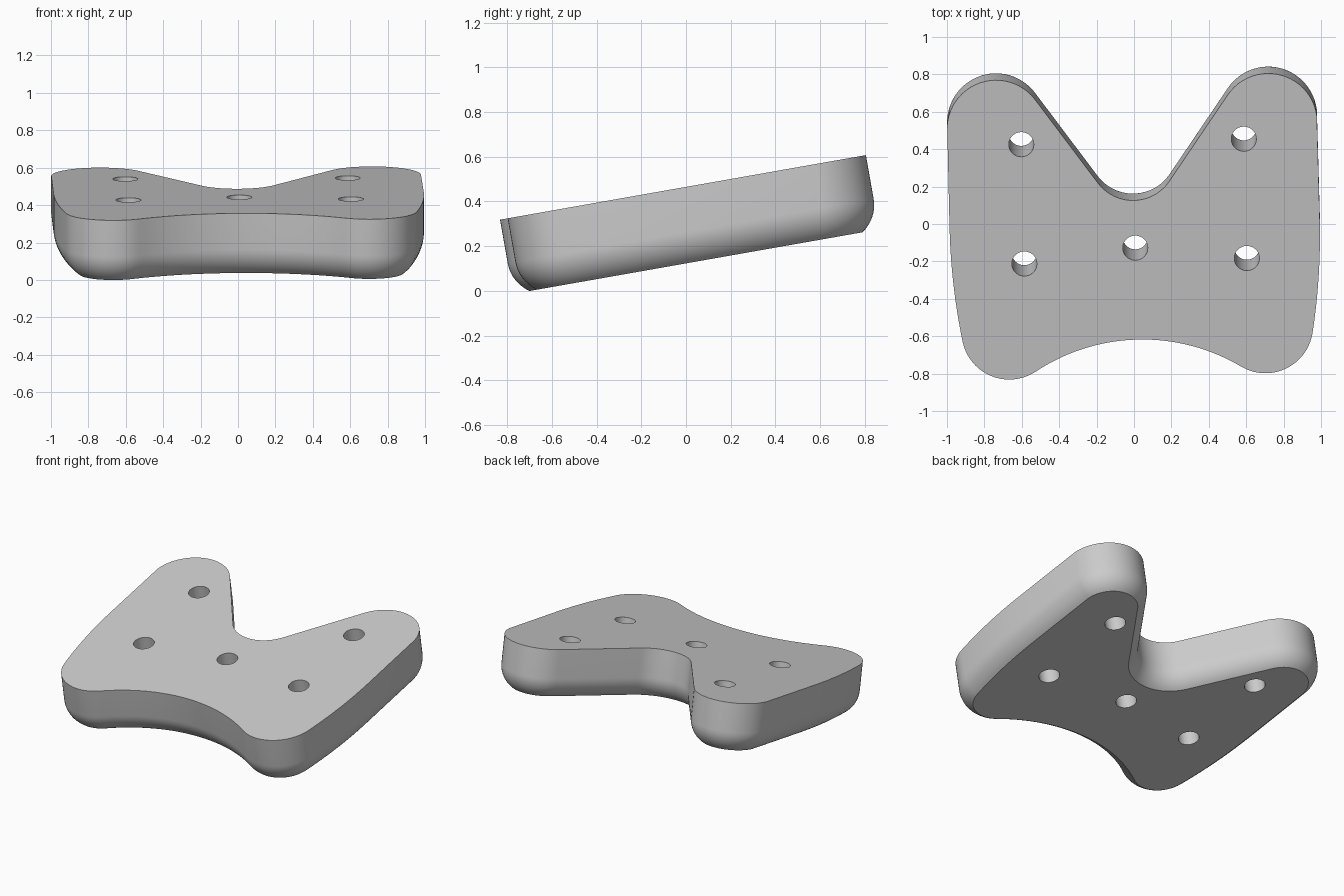
import bpy, bmesh
from math import sin, cos, radians, atan2, degrees, pi
from mathutils import Matrix

old = bpy.data.objects.get("Cube")
if old:
    bpy.data.objects.remove(old, do_unlink=True)

TILT, TURN = radians(10), radians(1.44)
THICK, EDGE_R, EDGE_SWEEP = 0.337, 0.168, radians(56)
STRETCH = 1 / cos(TILT)

mat = bpy.data.materials.new("plain grey")
mat.use_nodes = True
grey = (0.6, 0.6, 0.6, 1)
mat.diffuse_color = grey
mat.node_tree.nodes["Principled BSDF"].inputs["Base Color"].default_value = grey


def arc(centre, r, a0, a1, n):
    """Points on an arc, angles in degrees."""
    angles = [radians(a0 + (a1 - a0) * i / n) for i in range(n + 1)]
    return [(centre[0] + r * cos(a), centre[1] + r * sin(a)) for a in angles]


def outline(inset):
    """Symmetric plate outline, moved inward by the inset."""
    front_c, foot_c = (0, -1.652), (0.685, -0.56)
    side_c, horn_c, notch_c = (-2.426, 0), (0.728, 0.525), (0, 0.361)
    a_front = degrees(atan2(foot_c[1] - front_c[1], foot_c[0]))
    a_side = degrees(atan2(foot_c[1], foot_c[0] - side_c[0]))
    a_horn = 144.5
    half = arc(front_c, 1.034 + inset, 90, a_front, 16)
    half += arc(foot_c, 0.255 - inset, a_front - 180, a_side, 20)[1:]
    half += arc(side_c, 3.416 - inset, a_side, 0, 8)[1:]
    half += arc(horn_c, 0.262 - inset, 0, a_horn, 24)[1:]
    half += arc(notch_c, 0.235 + inset, a_horn - 180, -90, 14)
    full = half + [(-x, y) for x, y in half[-2:0:-1]]
    return [(x, y * STRETCH) for x, y in full]


# Plate: straight wall, then a rounded lower edge
levels = [(0, 0)]
wall = THICK - EDGE_R * sin(EDGE_SWEEP)
for i in range(11):
    a = EDGE_SWEEP * i / 10
    levels.append((EDGE_R * (1 - cos(a)), -wall - EDGE_R * sin(a)))

bm = bmesh.new()
rings = [[bm.verts.new((x, y, z)) for x, y in outline(d)] for d, z in levels]
for upper, lower in zip(rings, rings[1:]):
    n = len(upper)
    for i in range(n):
        j = (i + 1) % n
        bm.faces.new((upper[i], lower[i], lower[j], upper[j]))
bm.faces.new(rings[0])
bm.faces.new(rings[-1][::-1])
bmesh.ops.recalc_face_normals(bm, faces=bm.faces)
mesh = bpy.data.meshes.new("plate")
bm.to_mesh(mesh)
bm.free()
mesh.materials.append(mat)
plate = bpy.data.objects.new("plate", mesh)
bpy.context.collection.objects.link(plate)

# Five through holes
bm = bmesh.new()
for x, y in [(0, -0.128)] + [(s * 0.595, y) for s in (-1, 1) for y in (0.44, -0.198)]:
    bmesh.ops.create_cone(bm, cap_ends=True, segments=40, radius1=0.067, radius2=0.067,
                          depth=1, matrix=Matrix.Translation((x, y * STRETCH, 0)))
cut_mesh = bpy.data.meshes.new("hole_cutter")
bm.to_mesh(cut_mesh)
bm.free()
cut_mesh.materials.append(mat)
cutter = bpy.data.objects.new("hole_cutter", cut_mesh)
cutter.hide_render = True
bpy.context.collection.objects.link(cutter)

mod = plate.modifiers.new("holes", "BOOLEAN")
mod.operation = "DIFFERENCE"
mod.solver = "EXACT"
mod.object = cutter
bpy.ops.object.select_all(action="DESELECT")
bpy.context.view_layer.objects.active = plate
plate.select_set(True)
bpy.ops.object.modifier_apply(modifier=mod.name)
bpy.data.objects.remove(cutter, do_unlink=True)
bpy.ops.object.shade_smooth_by_angle(angle=radians(28))

# Tilt the plate up toward the back
plate.matrix_world = (Matrix.Translation((0.0035, 0, 0.465))
                      @ Matrix.Rotation(TILT, 4, "X") @ Matrix.Rotation(TURN, 4, "Z"))
